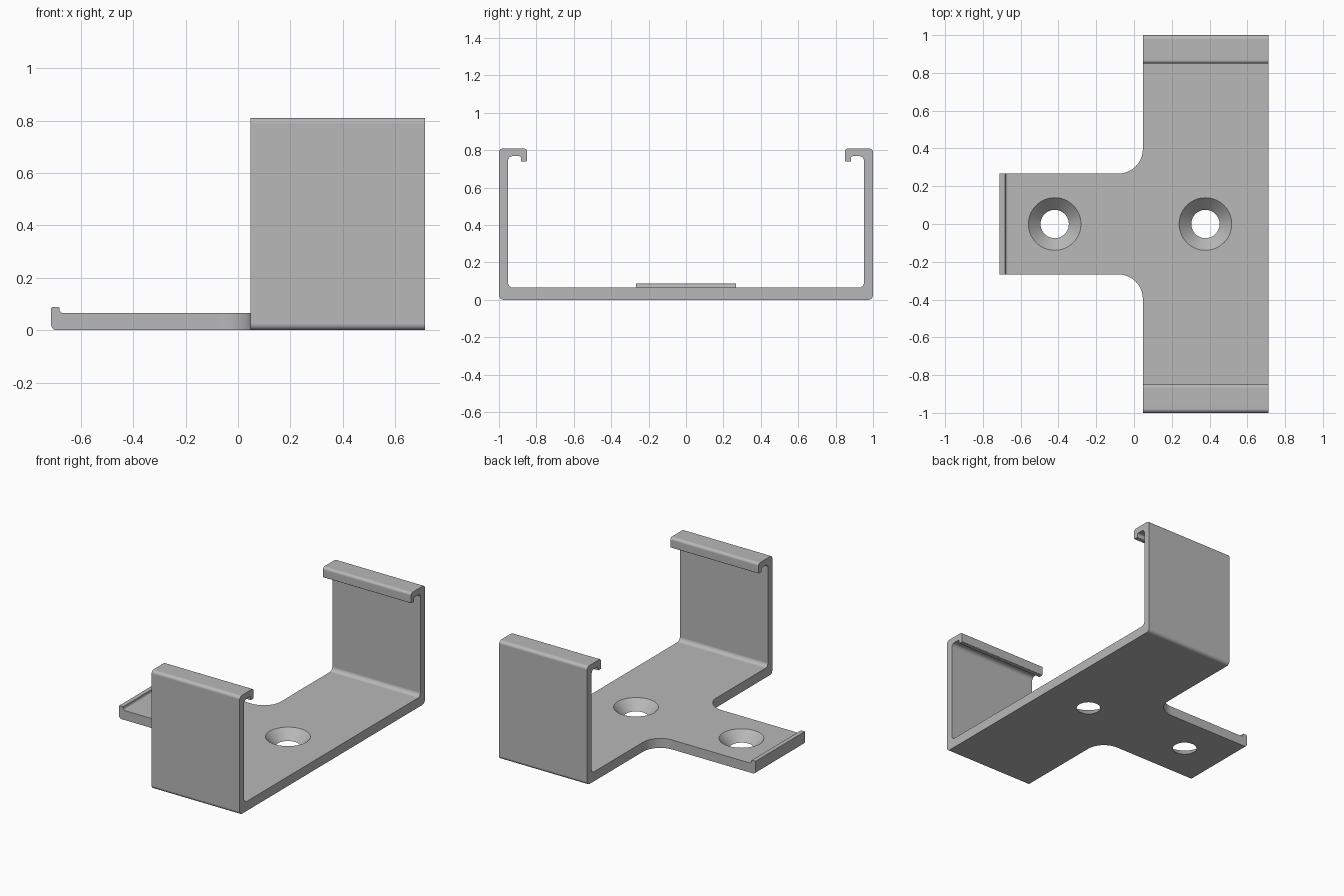
import bpy, bmesh, math
from mathutils import Vector

cube = bpy.data.objects.get("Cube")
if cube:
    bpy.data.objects.remove(cube, do_unlink=True)

grey = bpy.data.materials.new("plain grey")
grey.use_nodes = True
colour = (0.48, 0.48, 0.48, 1)
grey.diffuse_color = colour
grey.node_tree.nodes["Principled BSDF"].inputs["Base Color"].default_value = colour


def rounded(corners, steps=6):
    """Outline with an arc at every (a, b, radius) corner."""
    points = []
    for i, (a, b, radius) in enumerate(corners):
        p = Vector((a, b))
        if radius == 0:
            points.append(p)
            continue
        to_prev = (Vector(corners[i - 1][:2]) - p).normalized()
        to_next = (Vector(corners[(i + 1) % len(corners)][:2]) - p).normalized()
        # Right-angled corners: the arc runs between the two tangent points
        for k in range(steps + 1):
            t = math.pi / 2 * k / steps
            points.append(p + radius * (to_prev * (1 - math.sin(t)) + to_next * (1 - math.cos(t))))
    return points


def prism(name, outline, place, start, end):
    """Extrude an outline; place(a, b, depth) gives the 3D position."""
    bm = bmesh.new()
    face = bm.faces.new([bm.verts.new(place(p.x, p.y, start)) for p in outline])
    made = bmesh.ops.extrude_face_region(bm, geom=[face])["geom"]
    shift = Vector(place(0, 0, end)) - Vector(place(0, 0, start))
    bmesh.ops.translate(bm, vec=shift, verts=[v for v in made if isinstance(v, bmesh.types.BMVert)])
    bmesh.ops.recalc_face_normals(bm, faces=bm.faces)
    mesh = bpy.data.meshes.new(name)
    bm.to_mesh(mesh)
    bm.free()
    mesh.materials.append(grey)
    obj = bpy.data.objects.new(name, mesh)
    bpy.context.collection.objects.link(obj)
    return obj


def activate(obj):
    bpy.ops.object.select_all(action='DESELECT')
    obj.select_set(True)
    bpy.context.view_layer.objects.active = obj


def combine(obj, other, operation):
    mod = obj.modifiers.new(operation.title(), 'BOOLEAN')
    mod.operation, mod.object, mod.solver = operation, other, 'EXACT'
    activate(obj)
    bpy.ops.object.modifier_apply(modifier=mod.name)
    bpy.data.objects.remove(other, do_unlink=True)


thick = 0.065
left, right, strap_edge = -0.713, 0.713, 0.047

# Strap with upright walls and inward hooks: one half, then its mirror
half = [(1, 0, 0.025), (1, 0.81, 0.022), (0.85, 0.81, 0.018), (0.85, 0.74, 0.005),
        (0.883, 0.74, 0.005), (0.883, 0.768, 0.008), (0.952, 0.768, 0.025), (0.952, thick, 0.028)]
profile = half + [(-a, b, r) for a, b, r in reversed(half)]
bracket = prism("bracket", rounded(profile), lambda a, b, d: (d, a, b), strap_edge, right)

# Tab with a raised end lip
side = [(left, 0, 0.02), (0.2, 0, 0), (0.2, thick, 0), (left + 0.032, thick, 0.014),
        (left + 0.032, 0.088, 0.004), (left, 0.088, 0.004)]
tab = prism("tab", rounded(side), lambda a, b, d: (a, d, b), -0.5, 0.5)

# Plan shape of the tab, flaring into the strap
flare = [(left - 0.1, 0.267, 0), (strap_edge, 0.267, 0.13), (strap_edge, 0.45, 0), (0.3, 0.45, 0)]
plan = flare + [(a, -b, r) for a, b, r in reversed(flare)]
cutter = prism("plan_cutter", rounded(plan, 10), lambda a, b, d: (a, b, d), -0.1, 0.2)
cutter.hide_render = True
combine(tab, cutter, 'INTERSECT')
combine(bracket, tab, 'UNION')

# Countersunk screw holes
for x in (-0.42, 0.378):
    bpy.ops.mesh.primitive_cone_add(vertices=64, radius1=0.065, radius2=0.149, depth=0.085,
                                    location=(x, 0, thick / 2))
    hole = bpy.context.object
    hole.name = "hole_cutter"
    hole.hide_render = True
    hole.data.materials.append(grey)
    combine(bracket, hole, 'DIFFERENCE')

# Smooth the fillets and keep the large faces flat
activate(bracket)
bpy.ops.object.shade_smooth_by_angle(angle=math.radians(30))
normals = bracket.modifiers.new("Weighted normals", 'WEIGHTED_NORMAL')
normals.keep_sharp = True
